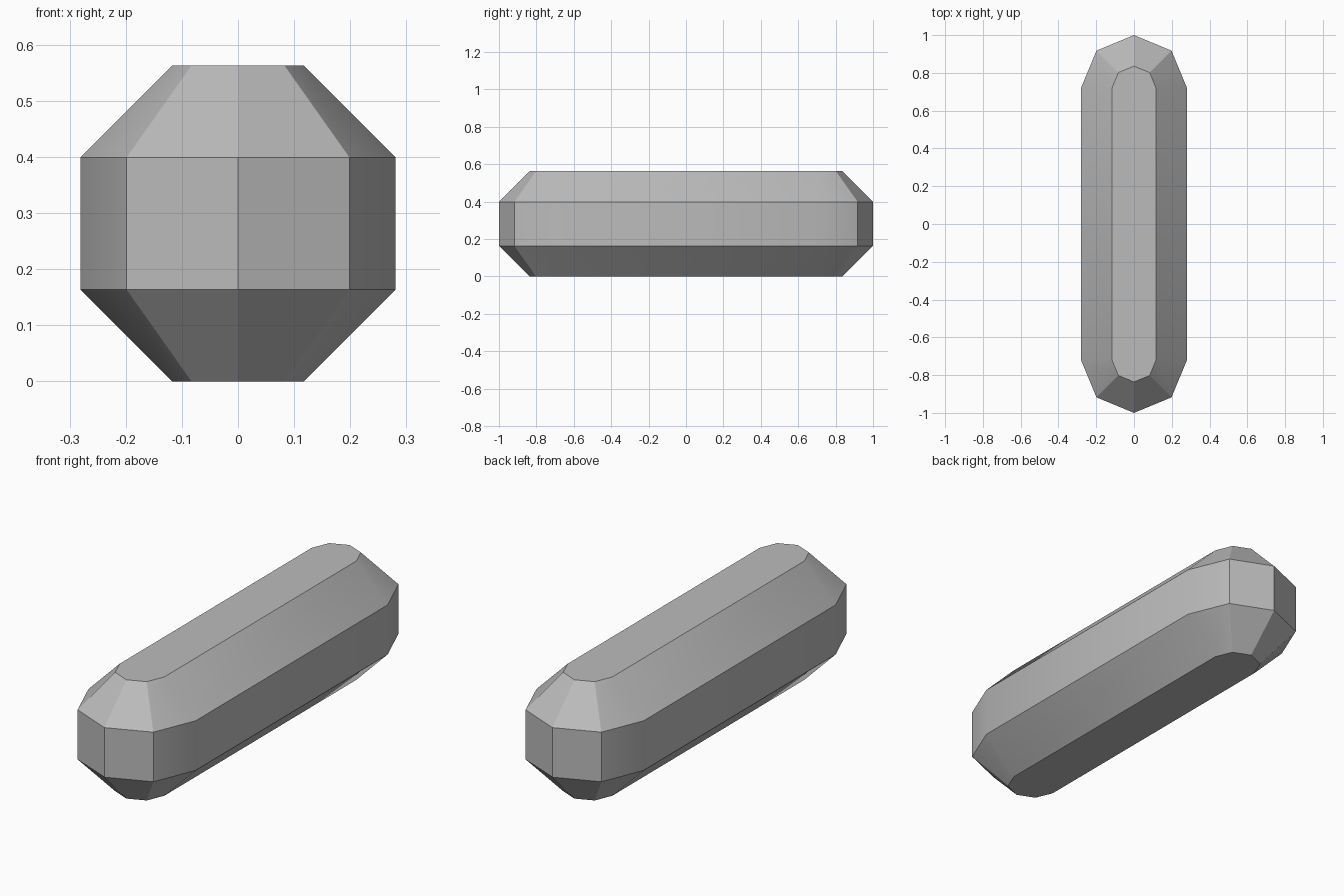
import bpy, bmesh, math

cube = bpy.data.objects.get("Cube")
if cube:
    bpy.data.objects.remove(cube, do_unlink=True)

RADIUS, INSET, HEIGHT = 0.281, 0.164, 0.563
HALF_SPAN = 1 - RADIUS


def outline(radius):
    """Long rounded outline with four facets at each end."""
    points = []
    for end in (1, -1):
        for i in range(5):
            a = math.radians(45 * i)
            points.append((end * radius * math.cos(a),
                           end * (HALF_SPAN + radius * math.sin(a))))
    return points


# Grey paint
grey = bpy.data.materials.new("grey")
grey.use_nodes = True
colour = (0.5, 0.5, 0.5, 1)
grey.diffuse_color = colour
grey.node_tree.nodes["Principled BSDF"].inputs["Base Color"].default_value = colour

# Chamfered bar: four stacked outlines joined by side faces and two caps
bm = bmesh.new()
rings = []
for inset, z in ((INSET, 0), (0, INSET), (0, HEIGHT - INSET), (INSET, HEIGHT)):
    rings.append([bm.verts.new((x, y, z)) for x, y in outline(RADIUS - inset)])
for low, high in zip(rings, rings[1:]):
    for i in range(len(low)):
        j = (i + 1) % len(low)
        bm.faces.new((low[i], low[j], high[j], high[i]))
bm.faces.new(rings[0][::-1])
bm.faces.new(rings[-1])
bmesh.ops.recalc_face_normals(bm, faces=bm.faces)

mesh = bpy.data.meshes.new("chamfered_bar")
bm.to_mesh(mesh)
bm.free()
mesh.materials.append(grey)
bar = bpy.data.objects.new("chamfered_bar", mesh)
bpy.context.collection.objects.link(bar)

# Soften only the shallow edges
bpy.ops.object.select_all(action='DESELECT')
bar.select_set(True)
bpy.context.view_layer.objects.active = bar
bpy.ops.object.shade_smooth_by_angle(angle=math.radians(30))
